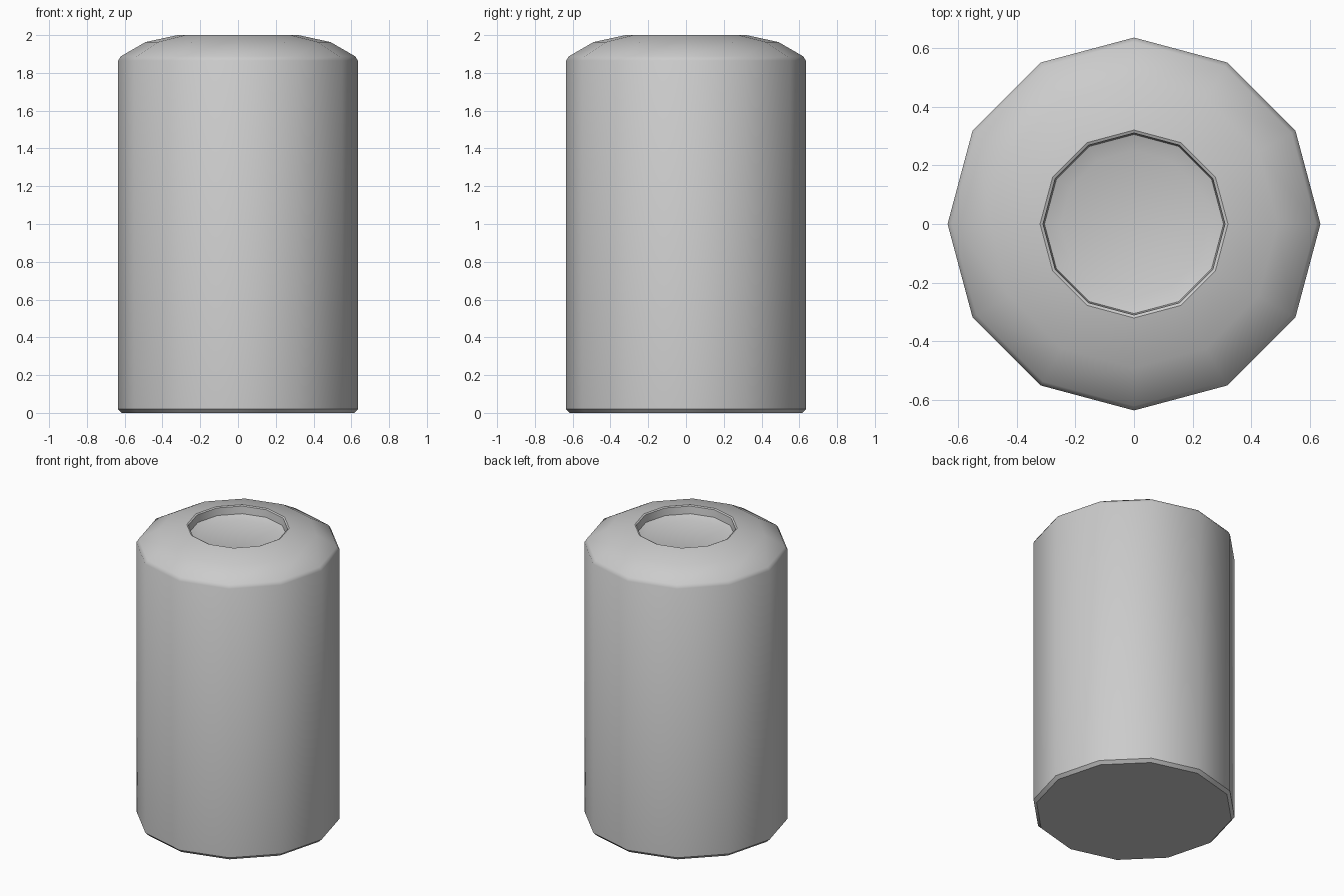
import bpy, bmesh, math

if "Cube" in bpy.data.objects:
    bpy.data.objects.remove(bpy.data.objects["Cube"])

SIDES = 12


def lathe(name, profile):
    """Revolve (radius, z) points, capping both ends with flat polygons."""
    bm = bmesh.new()
    rings = [[bm.verts.new((r * math.cos(2 * math.pi * i / SIDES),
                            r * math.sin(2 * math.pi * i / SIDES), z))
              for i in range(SIDES)] for r, z in profile]
    for a, b in zip(rings, rings[1:]):
        for i in range(SIDES):
            j = (i + 1) % SIDES
            bm.faces.new((a[i], a[j], b[j], b[i]))
    bm.faces.new(rings[0][::-1])
    bm.faces.new(rings[-1])
    mesh = bpy.data.meshes.new(name)
    bm.to_mesh(mesh)
    bm.free()
    obj = bpy.data.objects.new(name, mesh)
    bpy.context.collection.objects.link(obj)
    bpy.context.view_layer.objects.active = obj
    obj.select_set(True)
    bpy.ops.object.shade_smooth_by_angle(angle=math.radians(40))
    return obj


# Canister: chamfered base, straight wall, domed shoulder, dished top recess
lathe("canister_body", [
    (0.615, 0.0), (0.635, 0.02), (0.635, 1.865), (0.62, 1.888),
    (0.49, 1.963), (0.32, 2.0), (0.31, 1.995),
    (0.305, 1.945), (0.25, 1.925),
])
